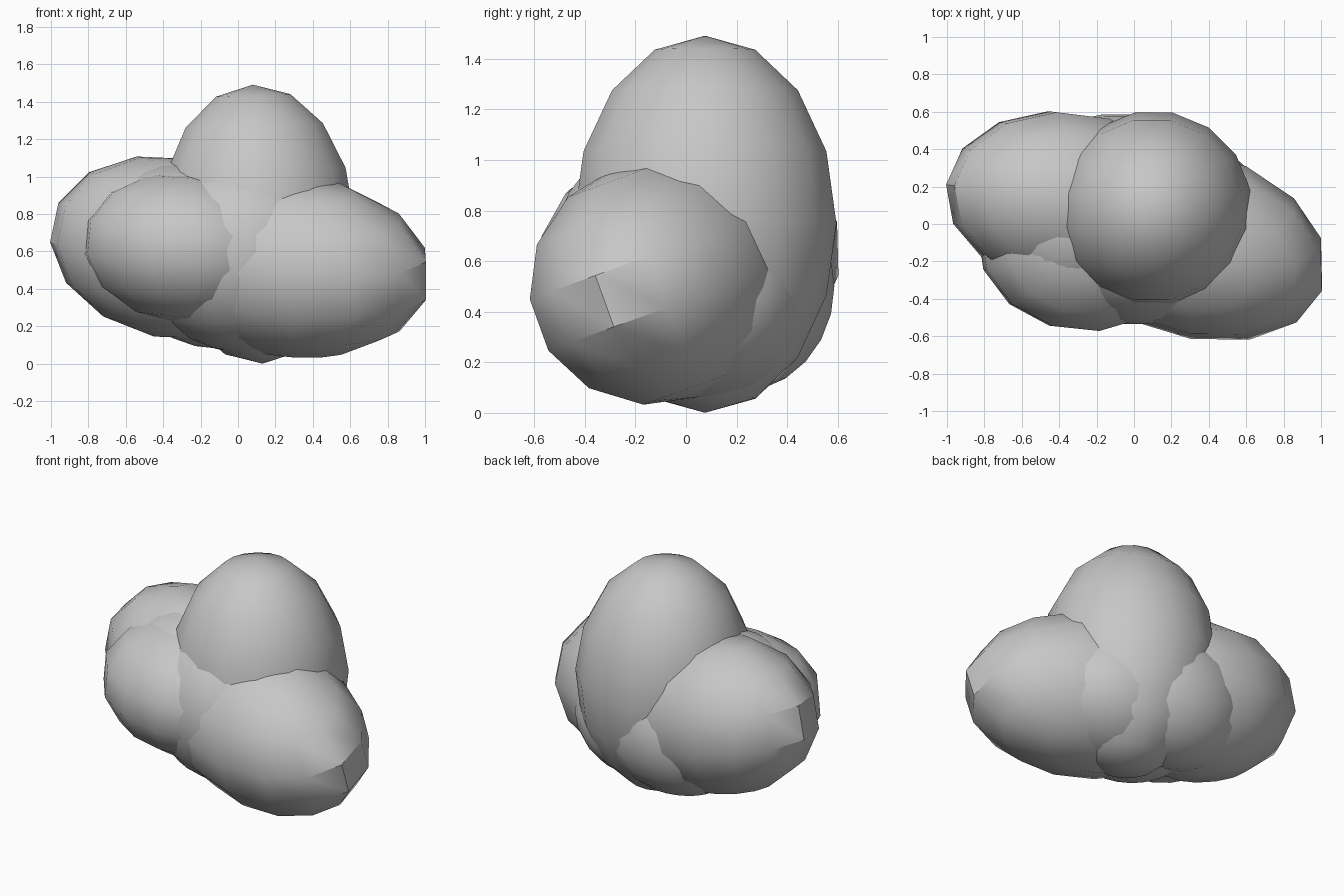
import bpy
from math import radians, pi

# Remove the default cube only
cube = bpy.data.objects.get("Cube")
if cube:
    bpy.data.objects.remove(cube, do_unlink=True)

# Single plain grey material
grey = bpy.data.materials.new("plain_grey")
grey.use_nodes = True
colour = (0.57, 0.57, 0.57, 1.0)
grey.diffuse_color = colour
bsdf = next(n for n in grey.node_tree.nodes if n.type == "BSDF_PRINCIPLED")
bsdf.inputs["Base Color"].default_value = colour
bsdf.inputs["Roughness"].default_value = 0.8


def lobe(name, centre, radii, tilt=(0, 0, 0), segments=14, rings=7):
    """A low-poly ellipsoid with a flat facet at each end; sharp bends stay sharp."""
    bpy.ops.object.select_all(action="DESELECT")
    bpy.ops.mesh.primitive_uv_sphere_add(
        segments=segments, ring_count=rings, radius=1,
        location=centre, rotation=(0, 0, pi / segments))
    bpy.ops.object.transform_apply(location=False, rotation=True, scale=False)
    ob = bpy.context.object
    ob.name = ob.data.name = name
    ob.scale = radii
    ob.rotation_euler = [radians(a) for a in tilt]
    bpy.ops.object.transform_apply(location=False, rotation=True, scale=True)
    bpy.ops.object.shade_smooth_by_angle(angle=radians(32))
    ob.data.materials.append(grey)
    return ob


# Tall central lobe
lobe("tall_lobe", (0.105, 0.075, 0.746), (0.53, 0.53, 0.746), (0, -2, 0), 16, 8)

# Long lobe reaching out to the left side, leaning back
lobe("left_lobe", (0.295, -0.105, 0.52), (0.765, 0.50, 0.485), (19, 6, -17))

# Lobe reaching out to the right side, tip raised
lobe("right_back_lobe", (-0.35, 0.13, 0.62), (0.668, 0.48, 0.485), (0, 12, -7))

# Rounder lobe at the front right
lobe("right_front_lobe", (-0.27, -0.09, 0.62), (0.58, 0.495, 0.41), (0, 6, -6))

# Finer inner masses that fill the creases between the lobes
for name, centre, radii in (
        ("front_core", (0.03, 0.0, 0.60), (0.57, 0.54, 0.54)),
        ("back_core", (-0.10, 0.20, 0.50), (0.50, 0.39, 0.42)),
        ("left_core", (0.20, 0.05, 0.45), (0.49, 0.43, 0.40)),
        ("right_core", (-0.32, 0.0, 0.65), (0.45, 0.45, 0.42))):
    lobe(name, centre, radii, segments=24, rings=12)
